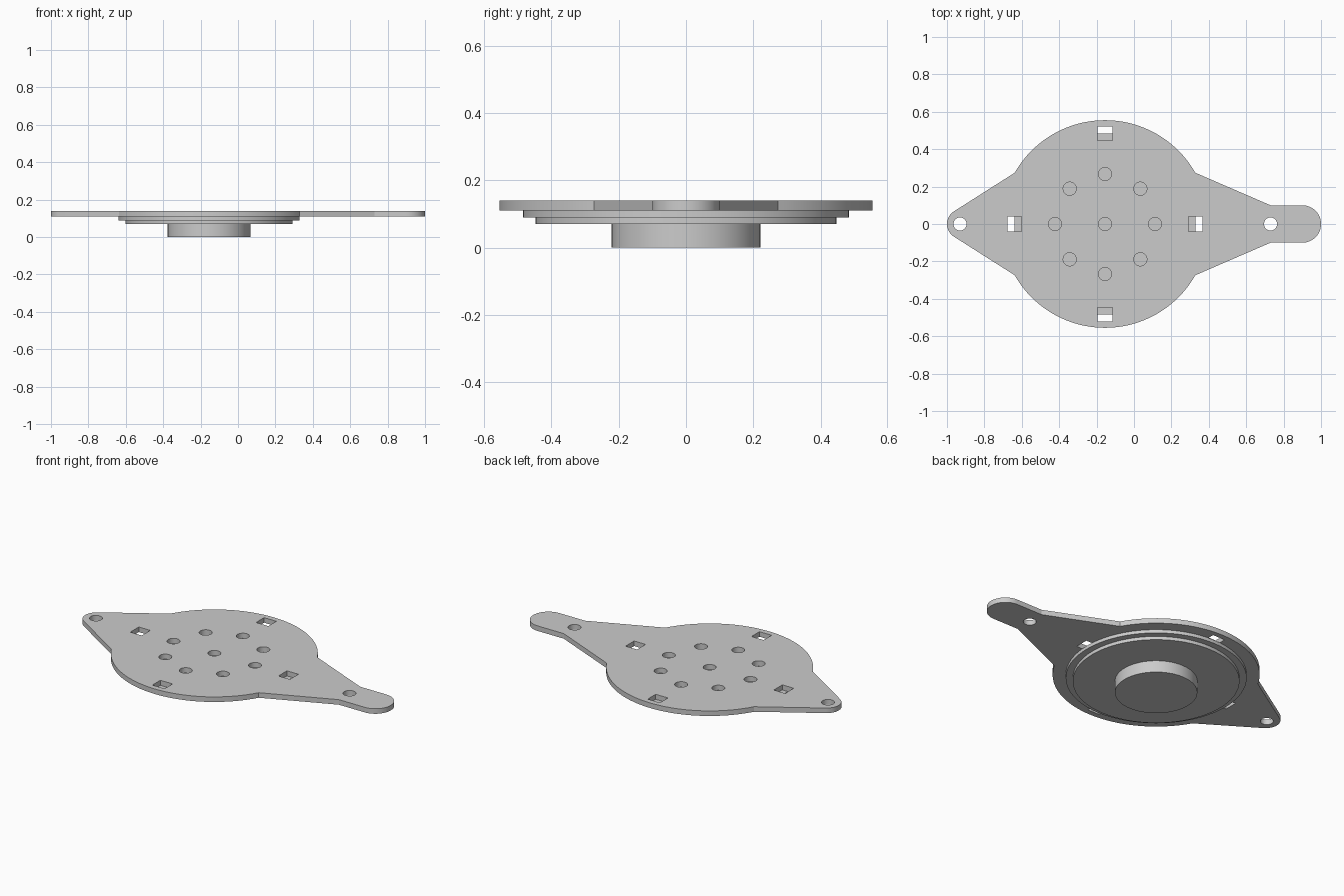
import bpy, bmesh
from math import sin, cos, pi, radians

if "Cube" in bpy.data.objects:
    bpy.data.objects.remove(bpy.data.objects["Cube"])

CX = -0.155  # centre of the round body


def arc(cx, cy, r, a0, a1, n):
    return [(cx + r * cos(radians(a0 + (a1 - a0) * i / n)),
             cy + r * sin(radians(a0 + (a1 - a0) * i / n))) for i in range(n + 1)]


def circle(cx, cy, r, n=32):
    return arc(cx, cy, r, 0, 360, n)[:-1]


def rect(cx, cy, w, h):
    return [(cx - w / 2, cy - h / 2), (cx + w / 2, cy - h / 2),
            (cx + w / 2, cy + h / 2), (cx - w / 2, cy + h / 2)]


def slab(name, loops, z0, z1):
    """Extrude an outline (with inner loops as openings) between two heights."""
    cu = bpy.data.curves.new(name, 'CURVE')
    cu.dimensions = '2D'
    cu.fill_mode = 'BOTH'
    cu.extrude = (z1 - z0) / 2
    for pts in loops:
        sp = cu.splines.new('POLY')
        sp.points.add(len(pts) - 1)
        for p, (x, y) in zip(sp.points, pts):
            p.co = (x, y, (0), 1)
        sp.use_cyclic_u = True
    ob = bpy.data.objects.new(name, cu)
    bpy.context.collection.objects.link(ob)
    ob.location.z = (z0 + z1) / 2
    bpy.ops.object.select_all(action='DESELECT')
    ob.select_set(True)
    bpy.context.view_layer.objects.active = ob
    bpy.ops.object.convert(target='MESH')
    ob = bpy.context.object
    bm = bmesh.new()
    bm.from_mesh(ob.data)
    bmesh.ops.remove_doubles(bm, verts=bm.verts, dist=1e-5)
    bmesh.ops.recalc_face_normals(bm, faces=bm.faces)
    bm.to_mesh(ob.data)
    bm.free()
    bpy.ops.object.shade_smooth_by_angle(angle=radians(20))
    return ob


# Plate outline: upper half from right tip to left tip, then mirrored
upper = (arc(0.90, 0, 0.10, 0, 90, 12) + [(0.73, 0.10)]
         + arc(CX, 0, 0.555, 29.6, 150.4, 40)
         + arc(-0.92, 0, 0.08, 122.3, 180, 10))
outline = upper + [(x, -y) for x, y in reversed(upper[1:-1])]

# Mounting holes, recess holes and clip slots
openings = [circle(-0.93, 0, 0.035), circle(0.73, 0, 0.035), circle(CX, 0, 0.035)]
openings += [circle(CX + 0.267 * cos(i * pi / 4), 0.267 * sin(i * pi / 4), 0.035)
             for i in range(8)]
for s in (-1, 1):
    openings.append(rect(CX + s * 0.485, 0, 0.075, 0.08))
    openings.append(rect(CX, s * 0.485, 0.08, 0.075))

slab("mounting_plate", [outline] + openings, 0.11, 0.14)

# Stepped discs and boss underneath
slab("upper_step", [circle(CX, 0, 0.485, 72)], 0.09, 0.11)
slab("lower_step", [circle(CX, 0, 0.447, 72)], 0.07, 0.09)
slab("centre_boss", [circle(CX, 0, 0.221, 64)], 0.0, 0.07)
